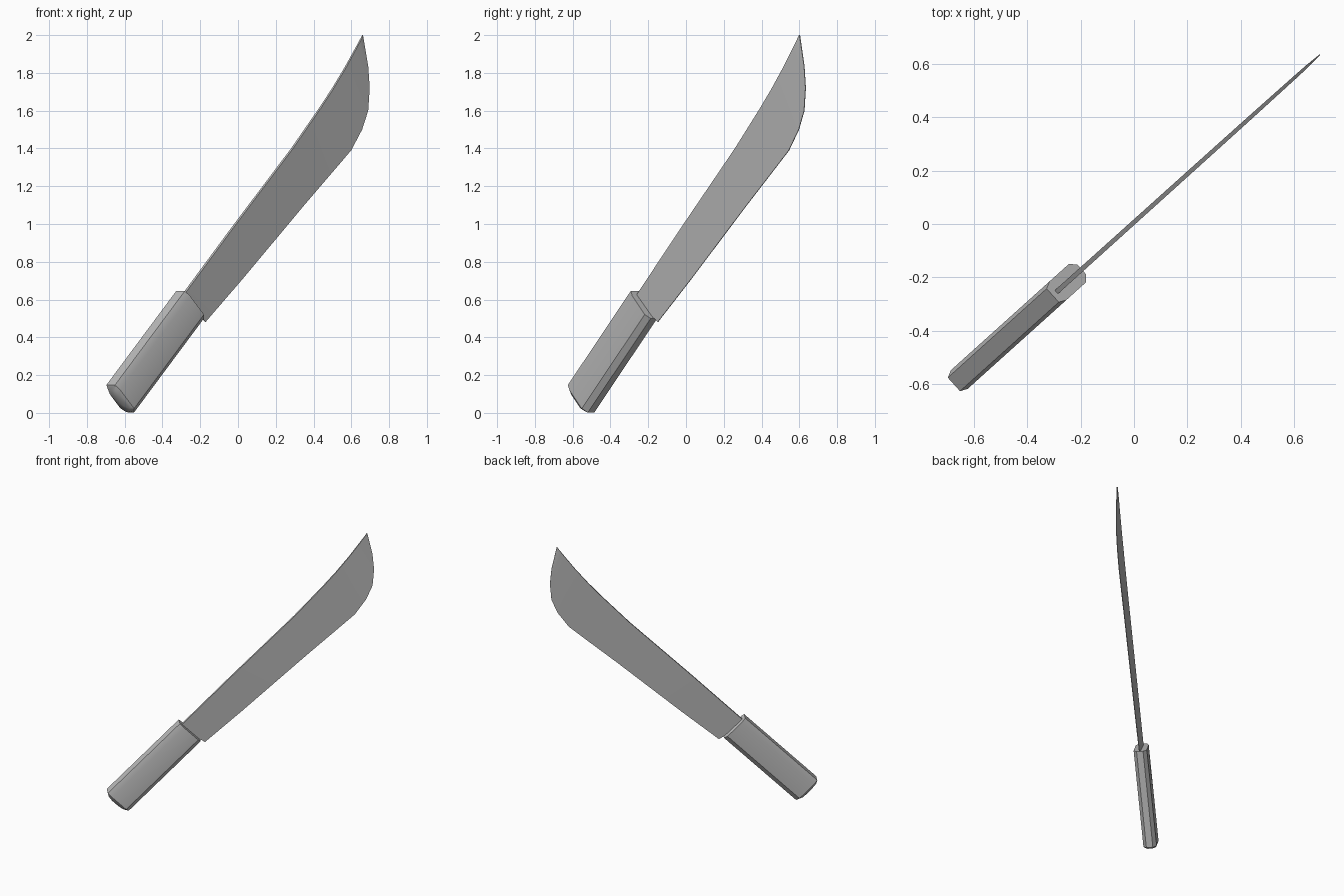
import bpy, bmesh, math
from mathutils import Vector

if "Cube" in bpy.data.objects:
    bpy.data.objects.remove(bpy.data.objects["Cube"])

YAW = math.radians(42)          # the whole tool stands in one vertical plane
C, S = math.cos(YAW), math.sin(YAW)
SHIFT = 0.005                   # offset of that plane from the centre


def place(u, n, z):
    """Plane coordinates (along, thickness, up) to world."""
    n += SHIFT
    return Vector((u * C - n * S, u * S + n * C, z))


def make(name, rings, mat, angle):
    """Skin a row of equal rings and cap both ends."""
    bm = bmesh.new()
    vs = [[bm.verts.new(p) for p in ring] for ring in rings]
    k = len(vs[0])
    for a, b in zip(vs, vs[1:]):
        for i in range(k):
            j = (i + 1) % k
            bm.faces.new((a[i], a[j], b[j], b[i]))
    bm.faces.new(vs[0][::-1])
    bm.faces.new(vs[-1])
    bmesh.ops.remove_doubles(bm, verts=bm.verts, dist=1e-5)
    bmesh.ops.recalc_face_normals(bm, faces=bm.faces)
    me = bpy.data.meshes.new(name)
    bm.to_mesh(me)
    bm.free()
    ob = bpy.data.objects.new(name, me)
    bpy.context.collection.objects.link(ob)
    me.materials.append(mat)
    bpy.ops.object.select_all(action='DESELECT')
    ob.select_set(True)
    bpy.context.view_layer.objects.active = ob
    bpy.ops.object.shade_smooth_by_angle(angle=math.radians(angle))


steel = bpy.data.materials.new("plain grey")
steel.diffuse_color = (0.5, 0.5, 0.5, 1)
steel.use_nodes = True
steel.node_tree.nodes["Principled BSDF"].inputs["Base Color"].default_value = steel.diffuse_color

# Blade: matching spine and edge points as (x, z), thick spine to thin edge
stations = [
    ((-.31, .60), (-.172, .482)), ((-.03, .98), (.02, .705)),
    ((.286, 1.40), (.35, 1.10)), ((.434, 1.614), (.50, 1.275)),
    ((.50, 1.715), (.598, 1.39)), ((.566, 1.825), (.656, 1.50)),
    ((.61, 1.905), (.688, 1.60)), ((.64, 1.96), (.696, 1.72)),
    ((.653, 1.985), (.688, 1.836)), ((.66, 2.0), (.661, 1.997)),
]
rings = []
for i, ((sx, sz), (ex, ez)) in enumerate(stations):
    t = 0.009 - 0.0005 * i
    su, eu = [(x + SHIFT * S) / C for x in (sx, ex)]
    rings.append([place(su, t, sz), place(su, -t, sz),
                  place(eu, -.002, ez), place(eu, .002, ez)])
make("blade", rings, steel, 40)

# Handle: chamfered section (width, thickness) swept along a 45 degree axis
half = [(-.103, .034), (-.065, .047), (.073, .047), (.103, .023)]
section = half + [(w, -n) for w, n in reversed(half)]
R = math.sqrt(0.5)
TOP = (-.332, .5725)            # centre of the blade end


def ring(s, k=1.0):
    return [place(TOP[0] + (s + w * k) * R, n * k, TOP[1] + (s - w * k) * R)
            for w, n in section]


LENGTH = 0.704
# the butt end is a shallow dome
make("handle", [ring(0), ring(-LENGTH), ring(-LENGTH - .016, .75),
                ring(-LENGTH - .025, .4), ring(-LENGTH - .028, .1)], steel, 31)
